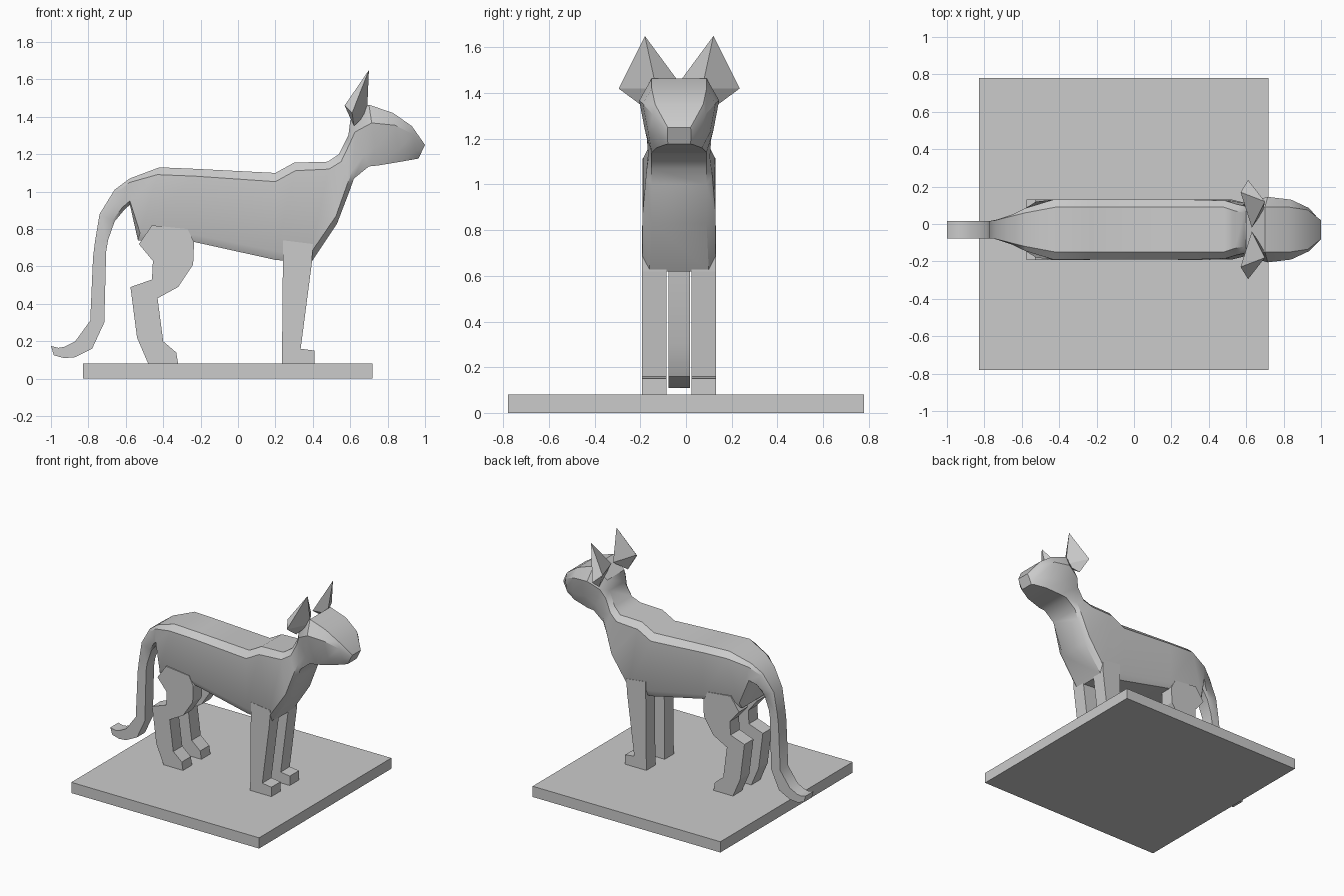
import bpy, bmesh
from mathutils import Vector

if "Cube" in bpy.data.objects:
    bpy.data.objects.remove(bpy.data.objects["Cube"])

CY = -0.03  # centre plane of the animal


def finish(bm, name, smooth=None, mirror=False, y=CY):
    bmesh.ops.recalc_face_normals(bm, faces=bm.faces[:])
    me = bpy.data.meshes.new(name)
    bm.to_mesh(me)
    bm.free()
    ob = bpy.data.objects.new(name, me)
    ob.location.y = y
    bpy.context.collection.objects.link(ob)
    if mirror:
        ob.modifiers.new("mirror", 'MIRROR').use_axis = (False, True, False)
    if smooth:
        bpy.ops.object.select_all(action='DESELECT')
        ob.select_set(True)
        bpy.context.view_layer.objects.active = ob
        bpy.ops.object.shade_smooth_by_angle(angle=smooth)
    return ob


def loft(sections, name):
    """Sections: top x,z, bottom x,z, half widths at top, upper side, lower side, bottom, side inset."""
    bm = bmesh.new()
    rings = []
    for tx, tz, bx, bz, wt, wu, wl, wb, f in sections:
        t, b = Vector((tx, 0, tz)), Vector((bx, 0, bz))
        half = [(t, wt), (t.lerp(b, f), wu), (t.lerp(b, 1 - f), wl), (b, wb)]
        pts = [p + Vector((0, w, 0)) for p, w in half]
        pts += [p - Vector((0, w, 0)) for p, w in reversed(half)]
        rings.append([bm.verts.new(p) for p in pts])
    for r, s in zip(rings, rings[1:]):
        for i in range(8):
            j = (i + 1) % 8
            bm.faces.new((r[i], r[j], s[j], s[i]))
    bm.faces.new(rings[0])
    bm.faces.new(rings[-1])
    return finish(bm, name, smooth=0.6)


def leg(profile, name):
    """Side profile extruded to leg thickness, mirrored to the other side."""
    bm = bmesh.new()
    face = bm.faces.new([bm.verts.new((x, 0.055, z)) for x, z in profile])
    ext = bmesh.ops.extrude_face_region(bm, geom=[face])
    for v in ext['geom']:
        if isinstance(v, bmesh.types.BMVert):
            v.co.y = 0.162
    return finish(bm, name, mirror=True)


# base plate
bm = bmesh.new()
bmesh.ops.create_cube(bm, size=1)
for v in bm.verts:
    v.co = (v.co.x * 1.55 - 0.055, v.co.y * 1.56, v.co.z * 0.08 + 0.04)
finish(bm, "base_plate", y=0)

# tail: outer x,z then inner x,z
tail = [(-1, .175, -.985, .125), (-.96, .165, -.93, .11), (-.93, .17, -.87, .115),
        (-.87, .20, -.78, .16), (-.79, .31, -.715, .30), (-.775, .65, -.705, .68),
        (-.765, .73, -.695, .74)]
tail = [t + (.047, .047, .047, .047, .15) for t in tail]
# torso
torso = [(-.74, .88, -.66, .84, .05, .055, .055, .05, .15),
         (-.66, 1.01, -.61, .90, .07, .08, .08, .06, .15),
         (-.58, 1.07, -.578, .93, .09, .115, .115, .08, .15),
         (-.42, 1.13, -.535, .74, .12, .16, .15, .13, .1),
         (-.23, 1.122, -.23, .73, .12, .16, .16, .14, .1),
         (.2, 1.10, .2, .635, .12, .16, .16, .14, .1),
         (.3, 1.155, .39, .62, .12, .16, .16, .13, .08),
         (.48, 1.16, .53, .83, .12, .155, .16, .12, .12)]
# neck and head
head = [(.54, 1.20, .595, 1.0, .10, .135, .145, .12, .2),
        (.59, 1.30, .62, 1.07, .09, .125, .135, .12, .2),
        (.60, 1.38, .70, 1.135, .10, .15, .14, .12, .25),
        (.70, 1.465, .75, 1.14, .12, .175, .15, .12, .3),
        (.83, 1.42, .87, 1.16, .12, .16, .135, .10, .25),
        (.93, 1.35, .955, 1.175, .105, .115, .09, .06, .25),
        (1.0, 1.25, .965, 1.177, .05, .052, .052, .048, .25)]
loft(tail + torso + head, "body_with_tail_and_head")

# legs
leg([(.235, .08), (.41, .08), (.41, .15), (.335, .16), (.395, .62),
     (.40, .72), (.24, .74), (.24, .62)], "front_legs")
leg([(-.48, .08), (-.32, .08), (-.33, .14), (-.40, .20), (-.43, .43), (-.32, .49),
     (-.24, .61), (-.235, .73), (-.27, .80), (-.46, .82), (-.53, .72),
     (-.455, .63), (-.46, .53), (-.575, .49), (-.54, .22)], "hind_legs")

# ears: outer tip, rear edge, inner root, lower root, front root
bm = bmesh.new()
for p in [(.70, .15, 1.65), (.61, .265, 1.42), (.57, .20, 1.46), (.63, .01, 1.46),
          (.62, .17, 1.35), (.69, .10, 1.42)]:
    bm.verts.new(p)
bmesh.ops.convex_hull(bm, input=bm.verts[:])
finish(bm, "ears", mirror=True)
